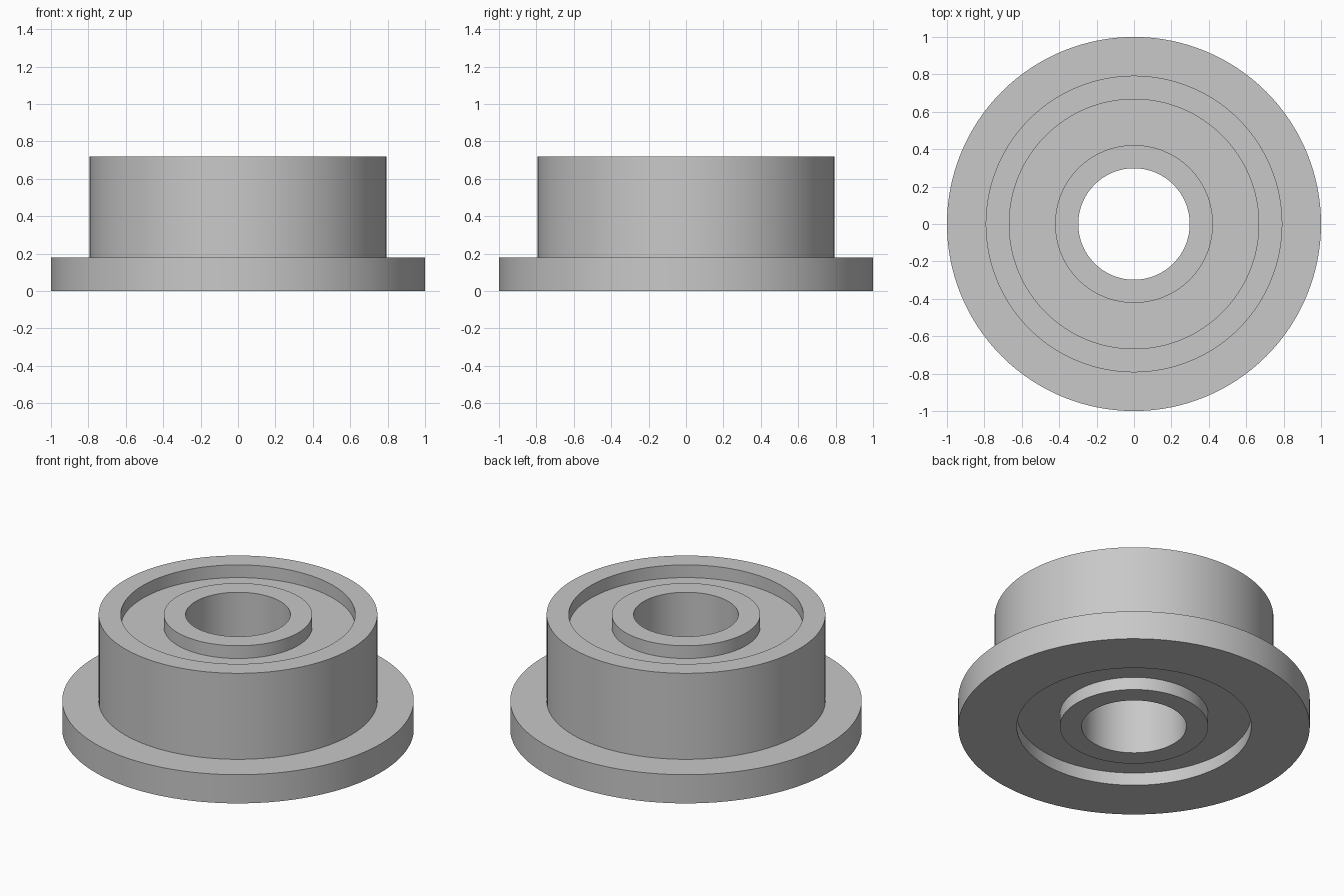
import bpy
import bmesh
import math

cube = bpy.data.objects.get("Cube")
if cube:
    bpy.data.objects.remove(cube, do_unlink=True)

SEGMENTS = 128
HEIGHT, FLANGE_HEIGHT, RECESS = 0.72, 0.18, 0.08
BORE, INNER_RIM, OUTER_RIM, BODY, FLANGE = 0.298, 0.422, 0.667, 0.793, 1.0

steel = bpy.data.materials.new("light_grey_steel")
steel.use_nodes = True
steel.diffuse_color = (0.58, 0.58, 0.58, 1)
steel.node_tree.nodes["Principled BSDF"].inputs["Base Color"].default_value = steel.diffuse_color


def lathe(name, profile):
    """Spin a closed (radius, height) profile around z into a solid ring."""
    bm = bmesh.new()
    verts = [bm.verts.new((r, 0, z)) for r, z in profile]
    edges = [bm.edges.new((v, verts[i - 1])) for i, v in enumerate(verts)]
    bmesh.ops.spin(bm, geom=verts + edges, cent=(0, 0, 0), axis=(0, 0, 1),
                   angle=math.tau, steps=SEGMENTS, use_merge=True)
    bmesh.ops.remove_doubles(bm, verts=bm.verts, dist=0.0001)
    bmesh.ops.recalc_face_normals(bm, faces=bm.faces)
    mesh = bpy.data.meshes.new(name)
    bm.to_mesh(mesh)
    bm.free()
    mesh.materials.append(steel)
    obj = bpy.data.objects.new(name, mesh)
    bpy.context.collection.objects.link(obj)
    bpy.ops.object.select_all(action="DESELECT")
    obj.select_set(True)
    bpy.context.view_layer.objects.active = obj
    bpy.ops.object.shade_smooth_by_angle(angle=math.radians(30))
    return obj


def rectangle(r0, r1, z0, z1):
    return [(r0, z0), (r1, z0), (r1, z1), (r0, z1)]


# Outer ring with its wide base flange
lathe("flanged_outer_ring", [
    (OUTER_RIM, 0), (FLANGE, 0), (FLANGE, FLANGE_HEIGHT),
    (BODY, FLANGE_HEIGHT), (BODY, HEIGHT), (OUTER_RIM, HEIGHT)])

# Inner ring around the through bore
lathe("inner_ring", rectangle(BORE, INNER_RIM, 0, HEIGHT))

# Recessed shield filling the gap between the rings
lathe("recessed_shield", rectangle(INNER_RIM, OUTER_RIM, RECESS, HEIGHT - RECESS))
